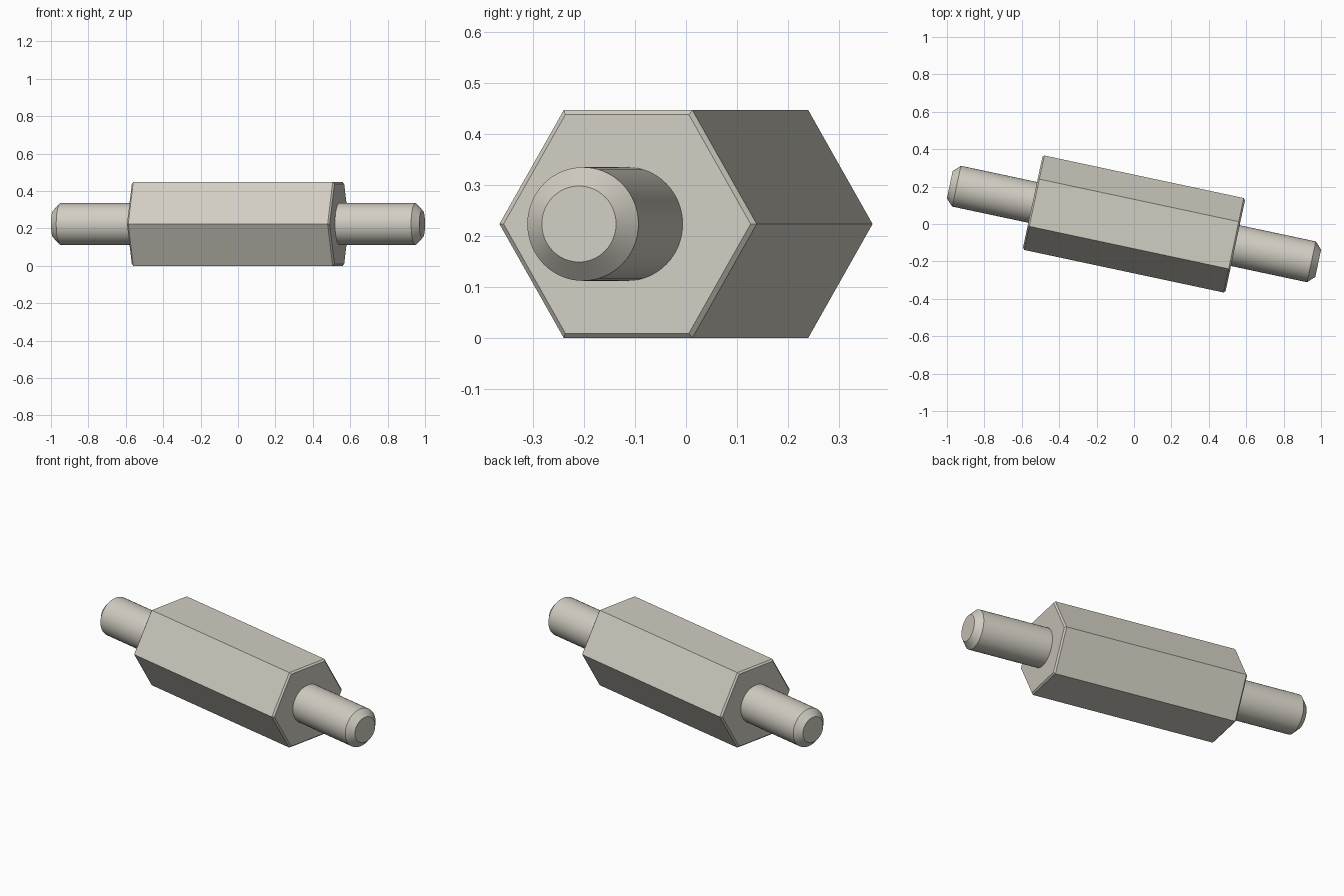
import bpy, bmesh, math
from mathutils import Matrix

cube = bpy.data.objects.get("Cube")
if cube:
    bpy.data.objects.remove(cube, do_unlink=True)

TILT = Matrix.Rotation(math.radians(-12.04), 4, 'Z')
APOTHEM = 0.2235                              # half the width across flats
HEX_R = APOTHEM / math.cos(math.pi / 6)
BODY_HALF, BODY_BEVEL = 0.554, 0.009
STUD_R, STUD_END, STUD_BEVEL = 0.1115, 1.007, 0.037

metal = bpy.data.materials.new("warm_grey_metal")
metal.use_nodes = True
colour = (0.64, 0.61, 0.54, 1)
metal.diffuse_color = colour
metal.node_tree.nodes["Principled BSDF"].inputs["Base Color"].default_value = colour


def turned(name, profile, sides, cap_start=True):
    """Sweep (position, radius) pairs around the long axis."""
    bm = bmesh.new()
    rings = []
    for x, r in profile:
        angles = [2 * math.pi * i / sides for i in range(sides)]
        rings.append([bm.verts.new((x, r * math.cos(a), r * math.sin(a))) for a in angles])
    for a, b in zip(rings, rings[1:]):
        for i in range(sides):
            j = (i + 1) % sides
            bm.faces.new((a[i], a[j], b[j], b[i]))
    if cap_start:
        bm.faces.new(rings[0])
    bm.faces.new(rings[-1])
    bmesh.ops.recalc_face_normals(bm, faces=bm.faces)
    # a rod open at its root still needs outward normals
    tip = max(bm.faces, key=lambda f: abs(f.calc_center_median().x))
    if tip.normal.x * tip.calc_center_median().x < 0:
        bmesh.ops.reverse_faces(bm, faces=bm.faces)
    mesh = bpy.data.meshes.new(name)
    bm.to_mesh(mesh)
    bm.free()
    mesh.materials.append(metal)
    ob = bpy.data.objects.new(name, mesh)
    bpy.context.collection.objects.link(ob)
    ob.matrix_world = Matrix.Translation((0, 0, APOTHEM)) @ TILT
    return ob


# Hexagonal body with lightly bevelled ends
inner, shoulder = HEX_R - 0.0103, BODY_HALF - BODY_BEVEL
turned("hex_body", [(-BODY_HALF, inner), (-shoulder, HEX_R),
                    (shoulder, HEX_R), (BODY_HALF, inner)], 6)

# Round studs with bevelled tips
for name, s in (("left_stud", 1), ("right_stud", -1)):
    stud = turned(name, [(s * BODY_HALF, STUD_R),
                         (s * (STUD_END - STUD_BEVEL), STUD_R),
                         (s * STUD_END, STUD_R - STUD_BEVEL)], 64, cap_start=False)
    bpy.ops.object.select_all(action='DESELECT')
    stud.select_set(True)
    bpy.context.view_layer.objects.active = stud
    bpy.ops.object.shade_smooth_by_angle(angle=math.radians(30))
